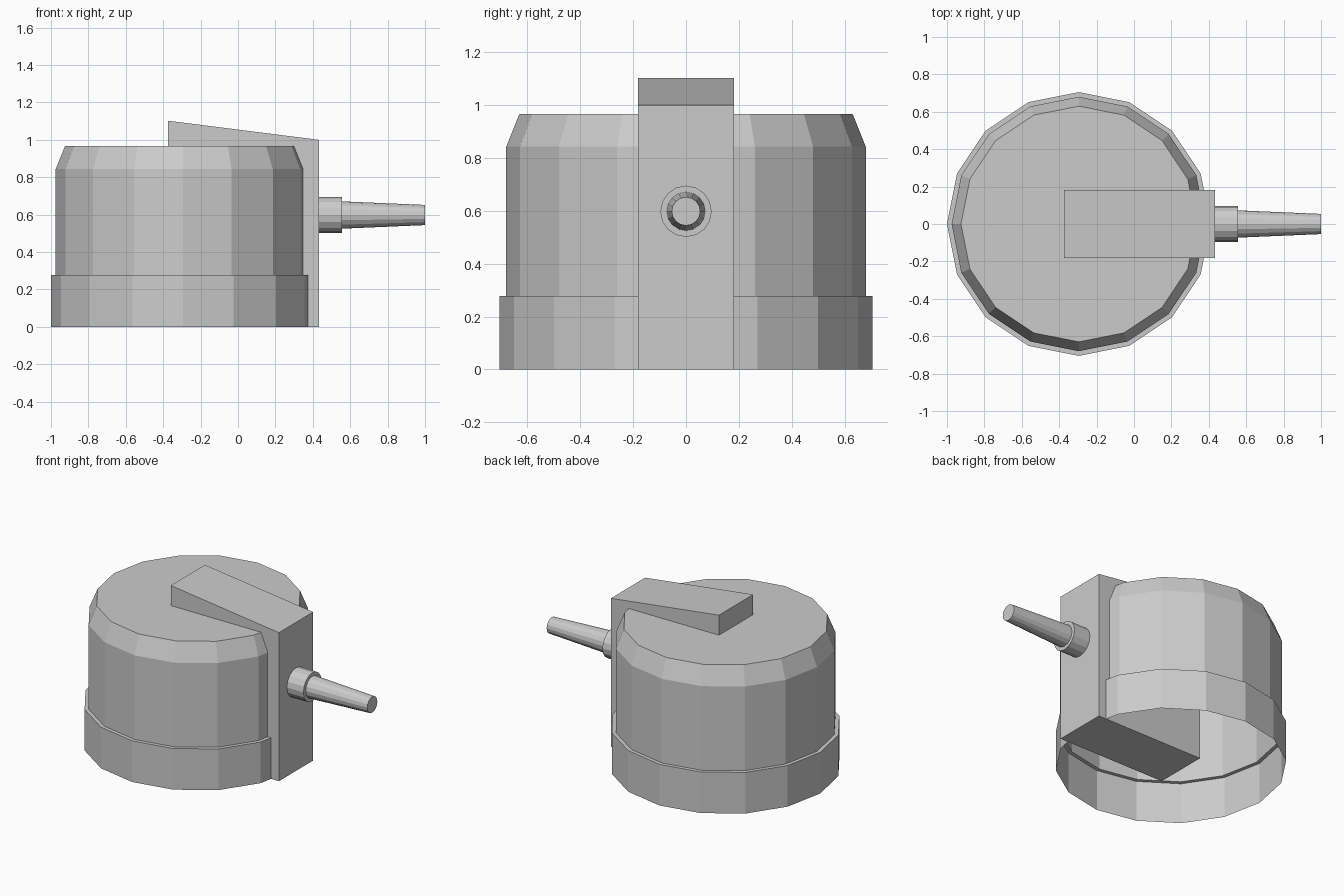
import bpy, bmesh
from math import cos, sin, tau, pi
from mathutils import Matrix

if "Cube" in bpy.data.objects:
    bpy.data.objects.remove(bpy.data.objects["Cube"])


def finish(name, bm):
    bmesh.ops.recalc_face_normals(bm, faces=bm.faces)
    mesh = bpy.data.meshes.new(name)
    bm.to_mesh(mesh)
    bm.free()
    obj = bpy.data.objects.new(name, mesh)
    bpy.context.collection.objects.link(obj)
    return obj


def lathe(name, profile, sides, matrix):
    """Revolve (radius, height) points; open at the start, capped at the end."""
    bm = bmesh.new()
    rings = [[bm.verts.new((r * cos(tau * i / sides), r * sin(tau * i / sides), h))
              for i in range(sides)] for r, h in profile]
    for low, high in zip(rings, rings[1:]):
        for i in range(sides):
            j = (i + 1) % sides
            bm.faces.new((low[i], low[j], high[j], high[i]))
    bm.faces.new(rings[-1])
    bm.transform(matrix)
    return finish(name, bm)


# Hollow round housing: wide base band, body wall, bevelled lid
lathe("housing",
      [(0.705, 0), (0.705, 0.277), (0.68, 0.277), (0.68, 0.843), (0.63, 0.967)],
      16, Matrix.Translation((-0.295, 0, 0)))

# Upright block with a sloping top, set into the housing
bm = bmesh.new()
side = [(-0.373, 0), (0.432, 0), (0.432, 1.0), (-0.373, 1.102)]
face = bm.faces.new([bm.verts.new((x, -0.182, z)) for x, z in side])
ext = bmesh.ops.extrude_face_region(bm, geom=[face], use_keep_orig=True)
bmesh.ops.translate(bm, vec=(0, 0.364, 0),
                    verts=[v for v in ext["geom"] if isinstance(v, bmesh.types.BMVert)])
finish("block", bm)

# Stepped nozzle pointing along +x: collar, then tapered spout
lathe("nozzle",
      [(0.097, 0.432), (0.097, 0.555), (0.073, 0.555), (0.054, 1.0)],
      16, Matrix.Translation((0, 0, 0.598)) @ Matrix.Rotation(pi / 2, 4, 'Y'))
